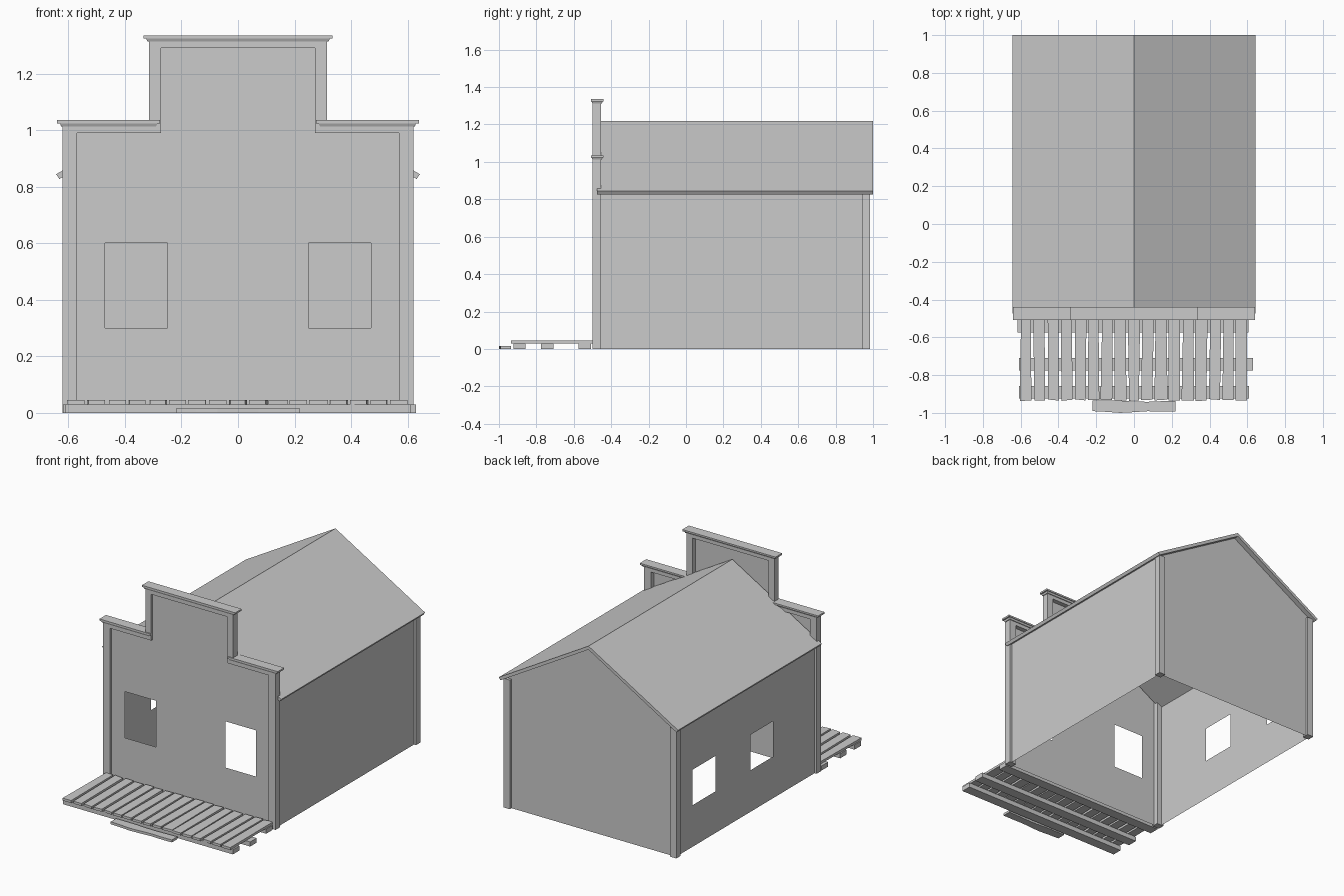
import bpy, bmesh, random
from math import radians

if "Cube" in bpy.data.objects:
    bpy.data.objects.remove(bpy.data.objects["Cube"])

random.seed(4)


def finish(name, bm, dissolve=False):
    if dissolve:
        bmesh.ops.dissolve_limit(bm, angle_limit=radians(1), verts=bm.verts, edges=bm.edges)
    bmesh.ops.recalc_face_normals(bm, faces=bm.faces)
    mesh = bpy.data.meshes.new(name)
    bm.to_mesh(mesh)
    bm.free()
    ob = bpy.data.objects.new(name, mesh)
    bpy.context.collection.objects.link(ob)
    return ob


def add_box(bm, x, y, z, grow=0, jitter=0):
    """Box from ranges; grow widens the top, jitter moves its corners."""
    v = []
    for k in (0, 1):
        for i, j in ((0, 0), (1, 0), (1, 1), (0, 1)):
            v.append([x[i] + (2*i - 1)*grow*k, y[j] + (2*j - 1)*grow*k, z[k]])
    if jitter:
        for c in range(4):
            dx, dy = random.uniform(-1, 1)*jitter, random.uniform(-1, 1)*jitter
            for p in (v[c], v[c + 4]):
                p[0] += dx
                p[1] += dy
    v = [bm.verts.new(p) for p in v]
    for f in ((3, 2, 1, 0), (4, 5, 6, 7), (0, 1, 5, 4), (1, 2, 6, 5), (2, 3, 7, 6), (3, 0, 4, 7)):
        bm.faces.new([v[i] for i in f])


def box(name, x, y, z, **kw):
    bm = bmesh.new()
    add_box(bm, x, y, z, **kw)
    return finish(name, bm)


def panel(name, us, zs, place, solid):
    """Thin wall made of grid cells; cells where solid() is false stay open."""
    bm = bmesh.new()
    for u0, u1 in zip(us, us[1:]):
        for z0, z1 in zip(zs, zs[1:]):
            if solid((u0 + u1)/2, (z0 + z1)/2):
                bm.faces.new([bm.verts.new(place(u, z)) for u, z in
                              ((u0, z0), (u1, z0), (u1, z1), (u0, z1))])
    bmesh.ops.remove_doubles(bm, verts=bm.verts, dist=1e-4)
    return finish(name, bm, True)


def extrude_profile(name, pts, y0, y1):
    bm = bmesh.new()
    f = bm.faces.new([bm.verts.new((x, y0, z)) for x, z in pts])
    if y1 != y0:
        g = bmesh.ops.extrude_face_region(bm, geom=[f])['geom']
        bmesh.ops.translate(bm, vec=(0, y1 - y0, 0),
                            verts=[e for e in g if isinstance(e, bmesh.types.BMVert)])
    return finish(name, bm)


# Stepped false front with two windows
def front_solid(x, z):
    x = abs(x)
    return not (z > 1.01 and x > 0.3) and not (0.25 < x < 0.47 and 0.3 < z < 0.6)


panel("false_front", [-.6, -.47, -.3, -.25, .25, .3, .47, .6], [0, .3, .6, 1.01, 1.31],
      lambda x, z: (x, -0.485, z), front_solid)

# Side walls: the left has two windows, the right is plain
panel("left_wall", [-.485, -.03, .205, .56, .795, .965], [0, .27, .5, .846],
      lambda y, z: (-0.605, y, z),
      lambda y, z: not (.27 < z < .5 and (-.03 < y < .205 or .56 < y < .795)))
panel("right_wall", [-.485, .965], [0, .846], lambda y, z: (0.605, y, z), lambda y, z: True)

# Back gable wall
extrude_profile("back_wall", [(-.605, 0), (.605, 0), (.605, .846), (0, 1.197), (-.605, .846)],
                .967, .967)

# Gable roof slab
extrude_profile("roof", [(-.643, .844), (0, 1.218), (.643, .844), (.632, .827), (0, 1.195),
                         (-.632, .827)], -.475, 1.0)


# Cornice: board, flared moulding and cap
def cornice(name, x, z):
    box(name + "_board", x, (-.5, -.455), (z - .045, z - .022))
    box(name + "_moulding", (x[0] - .005, x[1] + .005), (-.5, -.45), (z - .022, z - .011), grow=.005)
    box(name + "_cap", (x[0] - .02, x[1] + .02), (-.507, -.44), (z - .011, z))


cornice("upper_cornice", (-.315, .315), 1.335)
for s, side in ((-1, "left"), (1, "right")):
    def span(a, b):
        return tuple(sorted((s*a, s*b)))
    cornice(side + "_cornice", span(.295, .62), 1.035)
    box(side + "_front_post", span(.57, .62), (-.5, -.455), (0, .99))
    box(side + "_upper_post", span(.273, .315), (-.5, -.455), (.99, 1.29))
    box(side + "_back_post", span(.575, .62), (.94, .985), (0, .838))

# Boardwalk joists
for i, (y, x0, x1) in enumerate(((-.89, -.61, .61), (-.742, -.61, .63), (-.542, -.618, .605))):
    box(f"joist_{i}", (x0, x1), (y - .033, y + .033), (0, .03))

# Uneven boardwalk planks
bm = bmesh.new()
for i in range(17):
    x = (i - 8)*.0715
    add_box(bm, (x - .03, x + .03), (-.932, -.5), (.03, .046), jitter=.005)
finish("boardwalk_planks", bm)

# Worn front step with wavy long edges
bm = bmesh.new()
n = 6
xs = [-.22 + .44*i/n for i in range(n + 1)]
edge = [(x, -.996 + random.uniform(-.004, .006)) for x in xs]
edge[2] = (xs[2], -1.0)
edge += [(x, -.938 + random.uniform(-.004, .004)) for x in reversed(xs)]
f = bm.faces.new([bm.verts.new((x, y, 0)) for x, y in edge])
g = bmesh.ops.extrude_face_region(bm, geom=[f])['geom']
bmesh.ops.translate(bm, vec=(0, 0, .016), verts=[e for e in g if isinstance(e, bmesh.types.BMVert)])
finish("front_step", bm)
